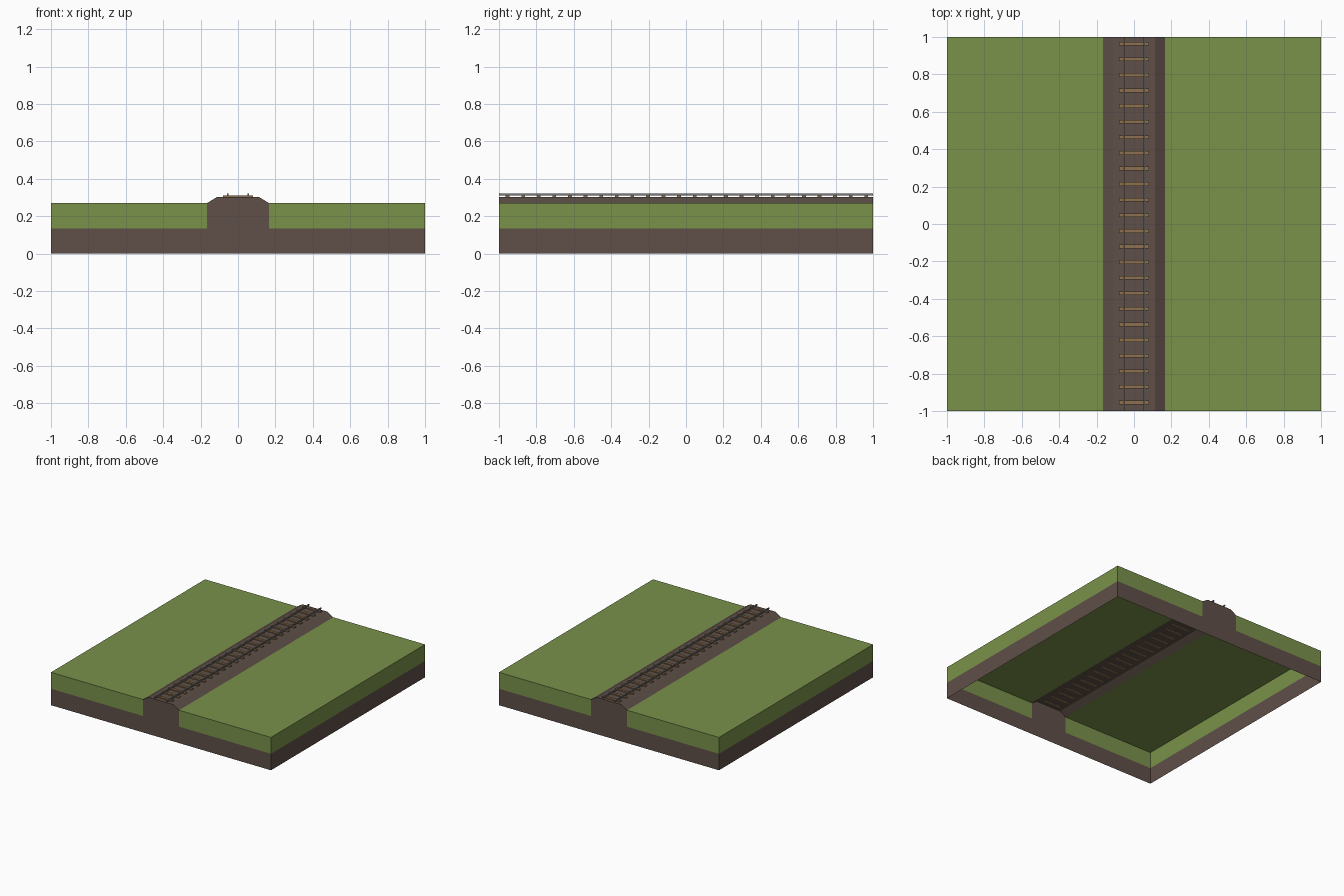
import bpy, bmesh
from mathutils import Matrix

if "Cube" in bpy.data.objects:
    bpy.data.objects.remove(bpy.data.objects["Cube"])

HALF, MID, TOP = 1.0, 0.135, 0.27      # tile half size, soil top, grass top
BANK = [(-0.165, TOP), (-0.113, 0.302), (0.113, 0.302), (0.165, TOP)]


def material(name, rgb):
    m = bpy.data.materials.new(name)
    m.diffuse_color = (*rgb, 1)
    m.use_nodes = True
    m.node_tree.nodes["Principled BSDF"].inputs["Base Color"].default_value = m.diffuse_color
    return m


grass = material("grass", (0.195, 0.287, 0.07))
soil = material("soil", (0.115, 0.08, 0.065))
wood = material("wood", (0.27, 0.165, 0.075))
steel = material("steel", (0.2, 0.2, 0.2))


def finish(name, bm, mat):
    bmesh.ops.remove_doubles(bm, verts=bm.verts, dist=1e-5)
    bmesh.ops.recalc_face_normals(bm, faces=bm.faces)
    me = bpy.data.meshes.new(name)
    bm.to_mesh(me)
    bm.free()
    me.materials.append(mat)
    ob = bpy.data.objects.new(name, me)
    bpy.context.collection.objects.link(ob)
    return ob


def face(bm, pts):
    bm.faces.new([bm.verts.new(p) for p in pts])


def wall(bm, a, b, z0, z1):
    face(bm, [(*a, z0), (*b, z0), (*b, z1), (*a, z1)])


def box(bm, centre, size):
    bmesh.ops.create_cube(bm, size=1, matrix=Matrix.Translation(centre) @ Matrix.Diagonal((*size, 1)))


# Soil skirt: four thin walls, open underneath
bm = bmesh.new()
corners = [(-HALF, -HALF), (HALF, -HALF), (HALF, HALF), (-HALF, HALF)]
for i in range(4):
    wall(bm, corners[i], corners[(i + 1) % 4], 0, MID)
finish("soil_skirt", bm, soil)

# Grass slabs on both sides of the track: top sheet and three walls
for side, label in ((-1, "left"), (1, "right")):
    bm = bmesh.new()
    xi, xo = side * 0.165, side * HALF
    path = [(xi, -HALF), (xo, -HALF), (xo, HALF), (xi, HALF)]
    for a, b in zip(path, path[1:]):
        wall(bm, a, b, MID, TOP)
    face(bm, [(*p, TOP) for p in path])
    finish("grass_" + label, bm, grass)

# Track bed: sloped sheet with closed ends
bm = bmesh.new()
for (x0, z0), (x1, z1) in zip(BANK, BANK[1:]):
    face(bm, [(x0, -HALF, z0), (x1, -HALF, z1), (x1, HALF, z1), (x0, HALF, z0)])
for y in (-HALF, HALF):
    face(bm, [(x, y, z) for x, z in [(-0.165, MID)] + BANK + [(0.165, MID)]])
finish("track_bed", bm, soil)

# Sleepers
bm = bmesh.new()
for i in range(24):
    box(bm, (0, 0.964 - i * 0.0834, 0.306), (0.16, 0.02, 0.009))
finish("sleepers", bm, wood)

# Rails
for x, label in ((-0.054, "left"), (0.054, "right")):
    bm = bmesh.new()
    box(bm, (x, 0, 0.315), (0.009, 2 * HALF, 0.01))
    finish("rail_" + label, bm, steel)
